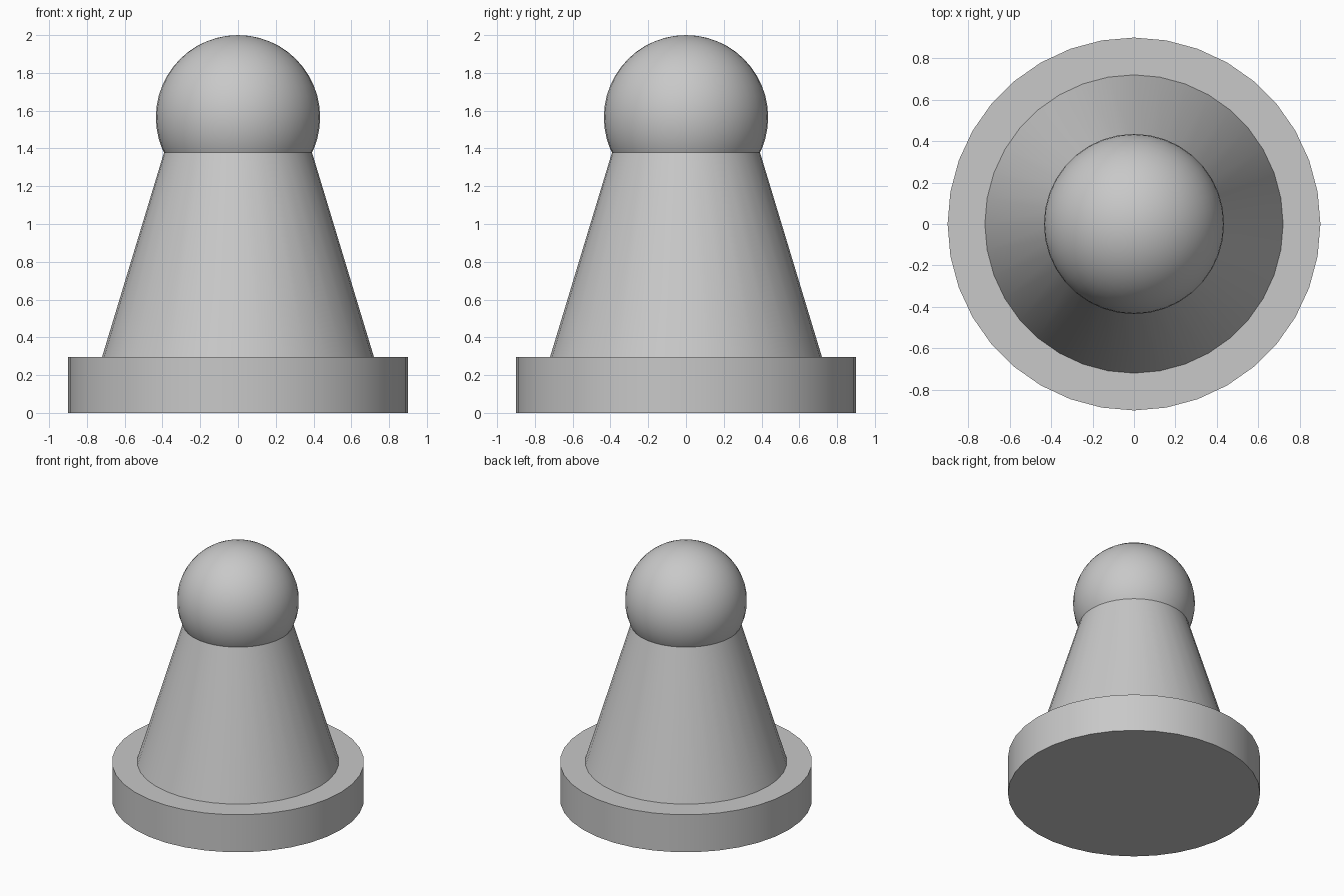
import bpy
import math

cube = bpy.data.objects.get("Cube")
if cube:
    bpy.data.objects.remove(cube, do_unlink=True)

SIDES = 36

# Single plain grey
grey = bpy.data.materials.new("plain grey")
grey.use_nodes = True
colour = (0.58, 0.58, 0.58, 1.0)
grey.diffuse_color = colour
grey.node_tree.nodes["Principled BSDF"].inputs["Base Color"].default_value = colour


def finish(name):
    obj = bpy.context.object
    obj.name = name
    obj.data.materials.append(grey)
    bpy.ops.object.shade_smooth_by_angle(angle=math.radians(30))
    return obj


def tapered(name, r_bottom, r_top, z_bottom, z_top):
    bpy.ops.mesh.primitive_cone_add(
        vertices=SIDES, radius1=r_bottom, radius2=r_top,
        depth=z_top - z_bottom, location=(0, 0, (z_bottom + z_top) / 2))
    return finish(name)


# Disc base, tapered body and ball head
tapered("base", 0.9, 0.9, 0.0, 0.295)
tapered("body", 0.72, 0.392, 0.295, 1.378)
bpy.ops.mesh.primitive_uv_sphere_add(
    segments=SIDES, ring_count=24, radius=0.435, location=(0, 0, 1.565))
finish("head")
